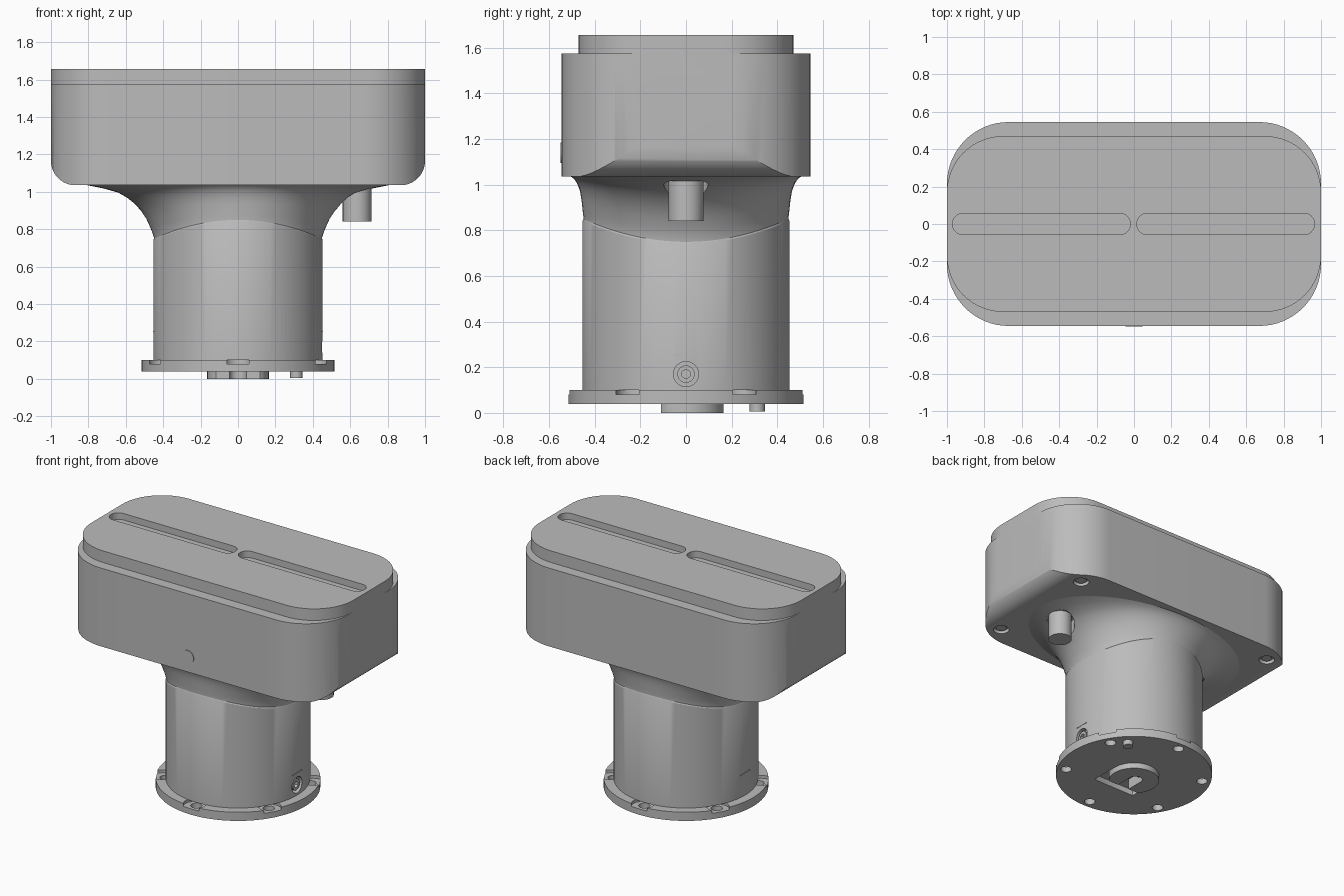
import bpy, bmesh, math
from mathutils import Matrix, Vector

if "Cube" in bpy.data.objects:
    bpy.data.objects.remove(bpy.data.objects["Cube"], do_unlink=True)

grey = bpy.data.materials.new("plain grey")
grey.use_nodes = True
grey.diffuse_color = (0.5, 0.5, 0.5, 1)
grey.node_tree.nodes["Principled BSDF"].inputs["Base Color"].default_value = (0.5, 0.5, 0.5, 1)
parts = []


def finish(name, bm, cutter=False):
    bmesh.ops.recalc_face_normals(bm, faces=bm.faces)
    mesh = bpy.data.meshes.new(name)
    bm.to_mesh(mesh)
    bm.free()
    mesh.materials.append(grey)
    obj = bpy.data.objects.new(name, mesh)
    bpy.context.collection.objects.link(obj)
    obj.hide_render = cutter
    if not cutter:
        parts.append(obj)
    return obj


def prism(name, outline, z0, z1, matrix=Matrix(), cutter=False):
    bm = bmesh.new()
    face = bm.faces.new([bm.verts.new((x, y, z0)) for x, y in outline])
    side = bmesh.ops.extrude_face_region(bm, geom=[face])["geom"]
    verts = [v for v in side if isinstance(v, bmesh.types.BMVert)]
    bmesh.ops.translate(bm, verts=verts, vec=(0, 0, z1 - z0))
    bm.transform(matrix)
    return finish(name, bm, cutter)


def circle(r, cx=0, cy=0, n=32):
    return [(cx + r * math.cos(math.tau * i / n), cy + r * math.sin(math.tau * i / n))
            for i in range(n)]


def rounded_rect(x0, x1, y0, y1, r, n=16):
    pts = []
    centres = [(x1 - r, y1 - r), (x0 + r, y1 - r), (x0 + r, y0 + r), (x1 - r, y0 + r)]
    for q, (cx, cy) in enumerate(centres):
        for i in range(n + 1):
            a = math.pi / 2 * (q + i / n)
            p = Vector((cx + r * math.cos(a), cy + r * math.sin(a)))
            if not pts or (p - pts[-1]).length > 1e-5:
                pts.append(p)
    if (pts[0] - pts[-1]).length < 1e-5:
        pts.pop()
    return [tuple(p) for p in pts]


def cut(obj, cutters, operation="DIFFERENCE"):
    for c in cutters:
        mod = obj.modifiers.new("cut", "BOOLEAN")
        mod.operation, mod.solver, mod.object = operation, "EXACT", c
    graph = bpy.context.evaluated_depsgraph_get()
    graph.update()
    mesh = bpy.data.meshes.new_from_object(obj.evaluated_get(graph))
    obj.modifiers.clear()
    obj.data = mesh
    for c in cutters:
        bpy.data.objects.remove(c, do_unlink=True)


def loft(name, rings, n=96):
    # each ring: x radius, y radius, height on the x axis, height on the y axis
    bm = bmesh.new()
    loops = []
    for a, b, zx, zy in rings:
        loop = []
        for i in range(n):
            c, s = math.cos(math.tau * i / n), math.sin(math.tau * i / n)
            loop.append(bm.verts.new((a * c, b * s, zx * c * c + zy * s * s)))
        loops.append(loop)
    for low, high in zip(loops, loops[1:]):
        for i in range(n):
            j = (i + 1) % n
            bm.faces.new((low[i], low[j], high[j], high[i]))
    for loop, ring in ((loops[0], rings[0]), (loops[-1], rings[-1])):
        mid = bm.verts.new((0, 0, (ring[2] + ring[3]) / 2))
        for i in range(n):
            bm.faces.new((loop[i], loop[(i + 1) % n], mid))
    return finish(name, bm)


def outward(angle, z):
    # maps local z to the horizontal direction at this angle
    return (Matrix.Translation((0, 0, z)) @ Matrix.Rotation(angle, 4, "Z")
            @ Matrix.Rotation(math.pi / 2, 4, "Y"))


# Head: rounded plan cut to a side profile with rounded lower ends
head = prism("head", rounded_rect(-1, 1, -0.545, 0.545, 0.33), 1.035, 1.575)
profile = prism("head_profile", rounded_rect(-1.0, 1.0, 1.035, 2, 0.13), -1, 1,
                Matrix.Rotation(math.pi / 2, 4, "X"), True)
cut(head, [profile], "INTERSECT")
corners = [(x, y) for x in (-0.8, 0.8) for y in (-0.41, 0.41)]
cut(head, [prism("recess", circle(0.052, x, y), 0.9, 1.06, cutter=True) for x, y in corners])
for x, y in corners:
    prism("corner_screw", circle(0.036, x, y), 1.045, 1.07)

# Raised top plate with two long slots
plate = prism("top_plate", rounded_rect(-1, 1, -0.47, 0.47, 0.3), 1.575, 1.655)
cut(plate, [prism("slot", rounded_rect(x, x + 0.95, -0.057, 0.057, 0.056), 1.61, 1.8, cutter=True)
            for x in (-0.97, 0.015)])

# Round front badge
prism("front_button", circle(0.045), 0.54, 0.549, outward(-math.pi / 2, 1.14))

# Flared neck under the head
neck = loft("flared_neck", [
    (0.447, 0.447, 0.70, 0.80), (0.449, 0.449, 0.755, 0.855), (0.465, 0.452, 0.80, 0.88),
    (0.49, 0.455, 0.855, 0.91), (0.52, 0.459, 0.90, 0.94), (0.555, 0.463, 0.938, 0.965),
    (0.595, 0.469, 0.97, 0.985), (0.64, 0.477, 0.995, 1.005), (0.72, 0.49, 1.018, 1.025),
    (0.80, 0.505, 1.034, 1.036), (0.88, 0.52, 1.048, 1.048)])
cut(neck, [prism("peg_pocket", circle(0.097, 0.637), 0.8, 1.015, cutter=True)])
prism("side_peg", circle(0.077, 0.637), 0.84, 1.06)

# Cylindrical column with a wavy bevelled rim and six screw recesses
column = loft("column", [(0.453, 0.453, 0.1, 0.1), (0.453, 0.453, 0.742, 0.842),
                         (0.445, 0.445, 0.756, 0.856)])
sixths = [math.tau * k / 6 for k in range(6)]
cut(column, [prism("bore", circle(0.055), 0.415, 0.6, outward(a, 0.17), True) for a in sixths])
for a in sixths:
    screw = prism("side_screw", circle(0.038), 0.40, 0.445, outward(a, 0.17))
    cut(screw, [prism("socket", circle(0.021, n=6), 0.42, 0.6, outward(a, 0.17), True)])

# Fine index marks on both ends
for a in (0, math.pi):
    prism("index_mark", [(-0.003, -0.05), (0.003, -0.05), (0.003, 0.05), (-0.003, 0.05)],
          0.44, 0.455, outward(a, 0.253))

# Base flange with notches, bolt holes and a pocket underneath
flange = prism("base_flange", circle(0.515, n=96), 0.04, 0.1)
cutters = [prism("pocket", rounded_rect(-0.165, 0.165, -0.21, 0.0, 0.01, 2), -0.1, 0.08, cutter=True)]
for a in sixths:
    a += math.pi / 6
    c, s = math.cos(a), math.sin(a)
    cutters.append(prism("notch", circle(0.072, 0.47 * c, 0.47 * s), 0.08, 0.3, cutter=True))
    cutters.append(prism("hole", circle(0.036, 0.455 * c, 0.455 * s), -0.1, 0.2, cutter=True))
cut(flange, cutters)

# Locating boss with an open slot, and a locating pin
boss = prism("locating_boss", [(x, max(y, -0.11)) for x, y in circle(0.165, n=48)], 0, 0.085)
cut(boss, [prism("boss_slot", rounded_rect(-0.045, 0.045, -0.3, 0.06, 0.044), -0.1, 0.075,
                 cutter=True)])
prism("locating_pin", circle(0.033, 0.312, 0.312), 0.005, 0.06)

# Smooth curved sides, keep sharp edges
bpy.ops.object.select_all(action="DESELECT")
for obj in parts:
    obj.select_set(True)
bpy.context.view_layer.objects.active = parts[0]
bpy.ops.object.shade_smooth_by_angle(angle=math.radians(30))
